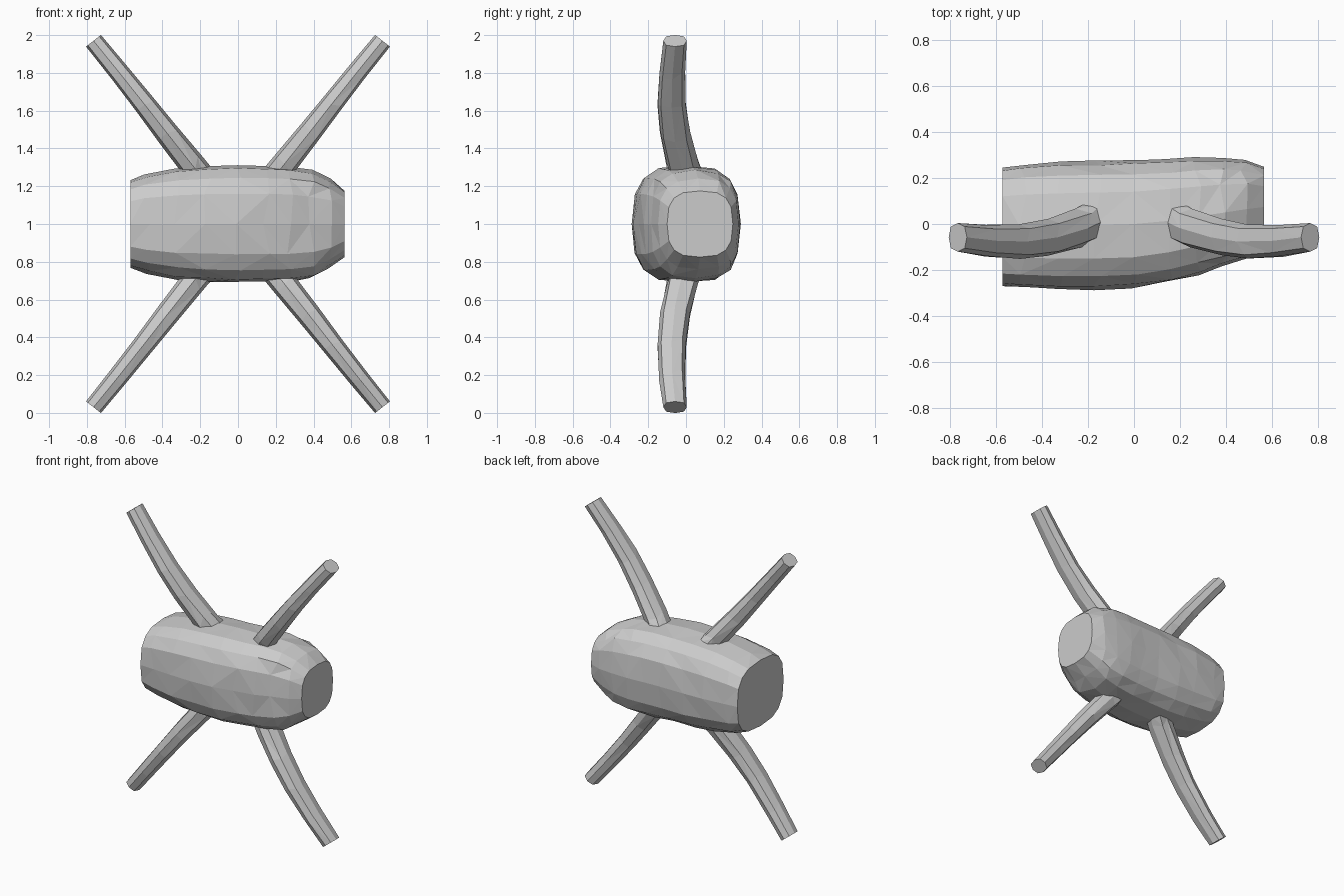
import bpy, bmesh, math, random
from mathutils import Vector

if "Cube" in bpy.data.objects:
    bpy.data.objects.remove(bpy.data.objects["Cube"])

random.seed(4)


def section(centre, u, v, hu, hv, sides, power, rough=0.0, slide=None):
    """Rounded-square ring around a centre, optionally roughened."""
    ring = []
    for i in range(sides):
        a = 2 * math.pi * i / sides
        c, s = math.cos(a), math.sin(a)
        cu = math.copysign(abs(c) ** (2 / power), c)
        sv = math.copysign(abs(s) ** (2 / power), s)
        k = 1 - random.uniform(0, rough)
        p = centre + u * (hu * cu * k) + v * (hv * sv * k)
        if slide:
            p = p + slide * random.uniform(-1, 1)
        ring.append(p)
    return ring


def loft(name, rings):
    """Skin the rings with alternating triangles and flat end caps."""
    bm = bmesh.new()
    rows = [[bm.verts.new(p) for p in r] for r in rings]
    n = len(rows[0])
    for a, b in zip(rows, rows[1:]):
        for i in range(n):
            j = (i + 1) % n
            if random.random() < 0.5:
                bm.faces.new((a[i], a[j], b[j]))
                bm.faces.new((a[i], b[j], b[i]))
            else:
                bm.faces.new((a[i], a[j], b[i]))
                bm.faces.new((a[j], b[j], b[i]))
    bm.faces.new(rows[0])
    bm.faces.new(rows[-1])
    bmesh.ops.recalc_face_normals(bm, faces=bm.faces)
    mesh = bpy.data.meshes.new(name)
    bm.to_mesh(mesh)
    bm.free()
    obj = bpy.data.objects.new(name, mesh)
    bpy.context.collection.objects.link(obj)
    return obj


X, Y, Z = Vector((1, 0, 0)), Vector((0, 1, 0)), Vector((0, 0, 1))

# Hewn body: x, front y, back y, half height
profile = [
    (-0.57, -0.27, 0.245, 0.232), (-0.48, -0.28, 0.262, 0.268),
    (-0.32, -0.288, 0.272, 0.297), (-0.16, -0.288, 0.276, 0.308),
    (0.00, -0.28, 0.279, 0.313), (0.15, -0.257, 0.285, 0.313),
    (0.28, -0.226, 0.292, 0.308), (0.39, -0.190, 0.290, 0.288),
    (0.48, -0.150, 0.280, 0.243), (0.565, -0.10, 0.248, 0.175),
]
rings = []
for k, (x, y0, y1, hz) in enumerate(profile):
    end = k in (0, len(profile) - 1)
    rings.append(section(Vector((x, (y0 + y1) / 2, 1)), Y, Z, (y1 - y0) / 2, hz,
                         16, 2.9, 0 if end else 0.025, None if end else X * 0.02))
loft("body", rings)

# Four bowed legs: x, y, height from body centre, half width, half depth
path = [
    (0.185, 0.015, 0.24, 0.072, 0.088), (0.240, -0.017, 0.31, 0.070, 0.085),
    (0.375, -0.058, 0.48, 0.065, 0.081), (0.500, -0.076, 0.64, 0.059, 0.076),
    (0.635, -0.073, 0.81, 0.054, 0.070), (0.765, -0.058, 0.97, 0.050, 0.062),
]
for sx, side in ((-1, "left"), (1, "right")):
    for sz, level in ((-1, "lower"), (1, "upper")):
        across = Vector((0.79 * sx, 0, -0.615 * sz))
        along = Vector((0.615 * sx, 0, 0.79 * sz))
        rings = []
        for k, (x, y, h, hw, hd) in enumerate(path):
            end = k in (0, len(path) - 1)
            rings.append(section(Vector((x * sx, y, 1 + h * sz)), across, Y, hw, hd,
                                 8, 2.5, 0 if end else 0.04, None if end else along * 0.025))
        loft(f"{level}_{side}_leg", rings)
